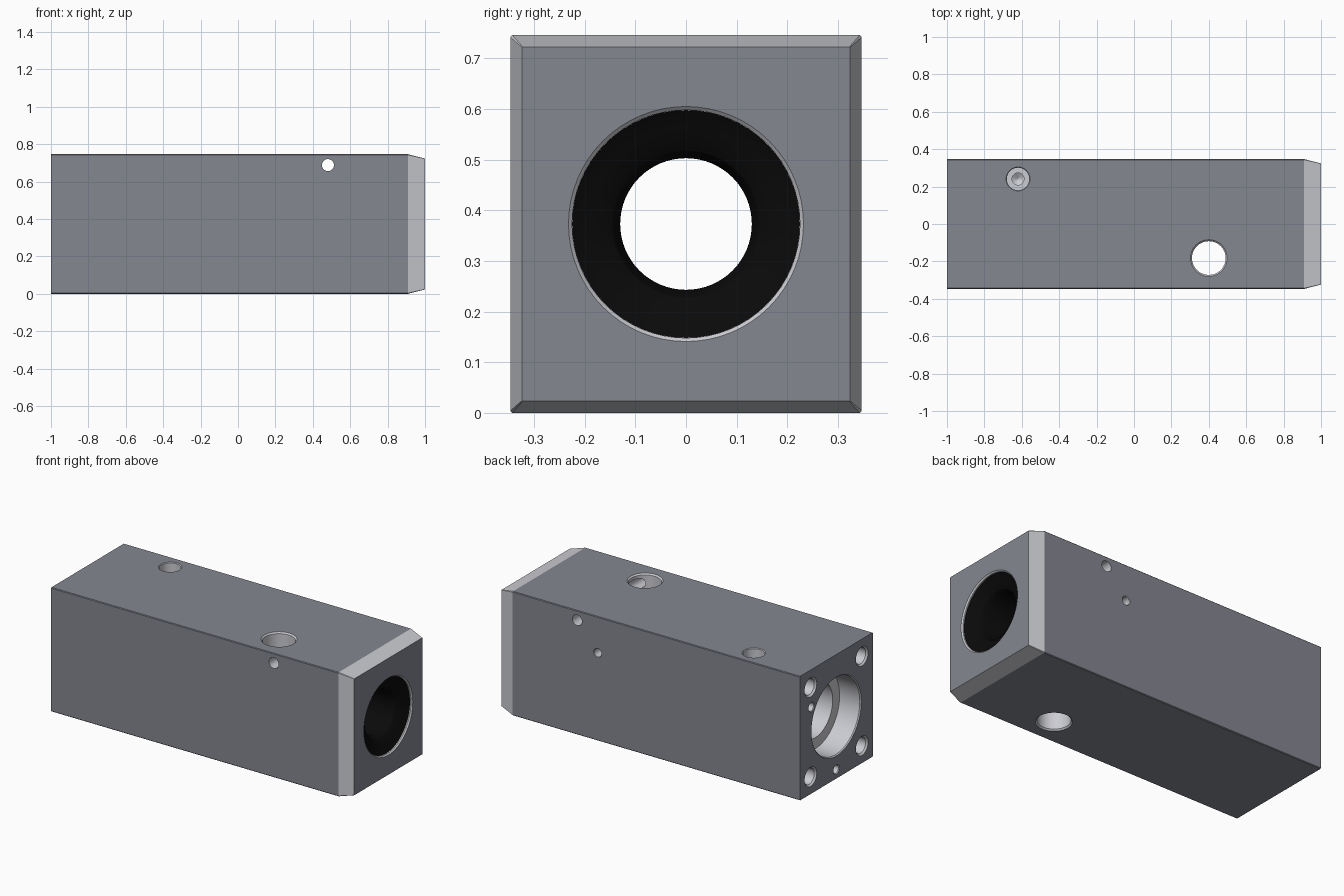
import bpy, bmesh, math
from mathutils import Vector

if "Cube" in bpy.data.objects:
    bpy.data.objects.remove(bpy.data.objects["Cube"])

Y, H, CZ = 0.347, 0.746, 0.373   # half width, height, bore axis height


def make_object(name, bm):
    bmesh.ops.recalc_face_normals(bm, faces=bm.faces)
    mesh = bpy.data.meshes.new(name)
    bm.to_mesh(mesh)
    bm.free()
    obj = bpy.data.objects.new(name, mesh)
    bpy.context.collection.objects.link(obj)
    return obj


def material(name, rgb):
    mat = bpy.data.materials.new(name)
    mat.diffuse_color = (*rgb, 1)
    mat.use_nodes = True
    mat.node_tree.nodes["Principled BSDF"].inputs["Base Color"].default_value = mat.diffuse_color
    return mat


def lathe(name, profile, origin, direction, seg=48, closed=False):
    """Revolve (depth, radius) points around a line; cap the ends unless closed."""
    q = Vector((0, 0, 1)).rotation_difference(Vector(direction))
    bm = bmesh.new()
    rings = []
    for d, r in profile:
        ring = []
        for i in range(seg):
            a = 2 * math.pi * i / seg
            p = Vector((r * math.cos(a), r * math.sin(a), d))
            ring.append(bm.verts.new(q @ p + Vector(origin)))
        rings.append(ring)
    pairs = list(zip(rings, rings[1:]))
    if closed:
        pairs.append((rings[-1], rings[0]))
    else:
        bm.faces.new(rings[0])
        bm.faces.new(rings[-1])
    for a, b in pairs:
        for i in range(seg):
            j = (i + 1) % seg
            bm.faces.new((a[i], a[j], b[j], b[i]))
    return make_object(name, bm)


def activate(obj):
    bpy.ops.object.select_all(action='DESELECT')
    obj.select_set(True)
    bpy.context.view_layer.objects.active = obj


def cut(target, profile, origin, direction, seg=40):
    cutter = lathe("cutter", profile, origin, direction, seg)
    cutter.hide_render = True
    mod = target.modifiers.new("cut", 'BOOLEAN')
    mod.operation = 'DIFFERENCE'
    mod.solver = 'EXACT'
    mod.object = cutter
    activate(target)
    bpy.ops.object.modifier_apply(modifier=mod.name)
    bpy.data.objects.remove(cutter)


def drilled(r, depth, c=0.008):
    """Blind hole profile: chamfered mouth and conical drill tip."""
    return [(-0.01, r + c + 0.01), (c, r), (depth, r), (depth + r * 0.6, 0.002)]


# Block with fine long-edge chamfers and a tapered right end
bm = bmesh.new()
sections = []
for x, inset, c in ((-1, 0, 0.004), (0.91, 0, 0.004), (1, 0.023, 0.001)):
    w, h = Y - inset, H / 2 - inset
    pts = [(w, h - c), (w - c, h), (c - w, h), (-w, h - c),
           (-w, c - h), (c - w, -h), (w - c, -h), (w, c - h)]
    sections.append([bm.verts.new((x, y, CZ + z)) for y, z in pts])
for a, b in zip(sections, sections[1:]):
    for i in range(8):
        j = (i + 1) % 8
        bm.faces.new((a[i], a[j], b[j], b[i]))
bm.faces.new(sections[0])
bm.faces.new(sections[-1])
body = make_object("block", bm)

# Stepped main bore with wide mouths at both ends
cut(body, [(-0.01, 0.247), (0.006, 0.231), (0.14, 0.231), (0.14, 0.165),
           (1.6, 0.165), (1.6, 0.225), (1.993, 0.225), (2.01, 0.242)],
    (-1, 0, CZ), (1, 0, 0), 64)

# Vertical through hole, chamfered both sides
cut(body, [(-0.01, 0.108), (0.008, 0.09), (H - 0.008, 0.09), (H + 0.01, 0.108)],
    (0.4, -0.182, 0), (0, 0, 1), 48)

# Stepped blind port on the top
cut(body, [(-0.01, 0.074), (0.004, 0.06), (0.14, 0.06), (0.14, 0.032),
           (0.29, 0.032), (0.31, 0.002)], (-0.62, 0.241, H), (0, 0, -1))

# Cross pin hole and blind set-screw hole in the back
cut(body, [(-0.05, 0.032), (2 * Y + 0.05, 0.032)], (0.481, -Y, 0.688), (0, 1, 0))
cut(body, drilled(0.024, 0.14, 0.003), (0.345, Y, 0.528), (0, -1, 0), 32)

# Mounting holes in the left end
for sy in (-1, 1):
    for sz in (-1, 1):
        cut(body, drilled(0.048, 0.26, 0.01),
            (-1, sy * 0.244, CZ + sz * 0.269), (1, 0, 0))
for y, z in ((0.236, 0.52), (0, 0.055)):
    cut(body, drilled(0.025, 0.12, 0.004), (-1, y, z), (1, 0, 0), 32)

# Dark finish on the flat outer faces, bare metal on the taper and in the holes
body.data.materials.clear()
body.data.materials.append(material("dark_finish", (0.235, 0.245, 0.285)))
body.data.materials.append(material("bare_metal", (0.6, 0.605, 0.645)))
for f in body.data.polygons:
    c, n = f.center, f.normal
    on_end = abs(n.x) > 0.999 and abs(c.x) > 0.999
    on_side = abs(n.x) < 0.01 and (abs(c.y) > Y - 0.003 or abs(c.z - CZ) > H / 2 - 0.003)
    f.material_index = 0 if on_end or on_side else 1

# Black bushing seated in the right end
bushing = lathe("bushing", [(0.6, 0.2248), (0.986, 0.2248), (0.978, 0.212),
                            (0.968, 0.19), (0.958, 0.165), (0.943, 0.145),
                            (0.91, 0.13), (0.6, 0.13)],
                (0, 0, CZ), (1, 0, 0), 64, closed=True)
bushing.data.materials.append(material("black_rubber", (0.003, 0.003, 0.003)))

for obj, angle in ((body, 12), (bushing, 25)):
    activate(obj)
    bpy.ops.object.shade_smooth_by_angle(angle=math.radians(angle))
